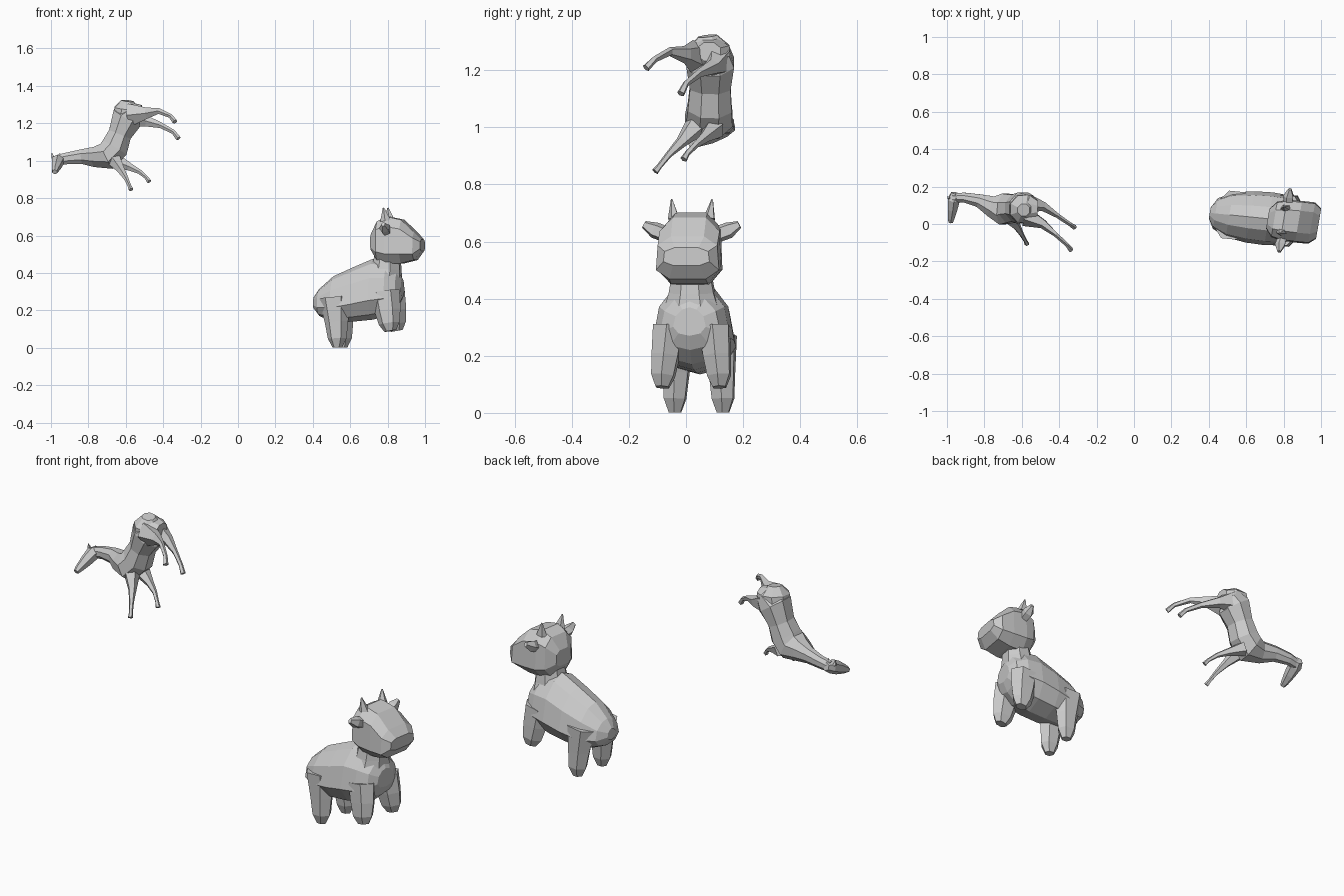
import bpy, bmesh, math
from mathutils import Vector


def loft(name, rings, n=8, box=1.0, taper=0.0, place=None, fixed=None, twist=0.5):
    """Skin rings (x, y, z, half_width, half_height) along their path."""
    bm = bmesh.new()
    pts = [Vector(r[:3]) for r in rings]
    loops = []
    for i, r in enumerate(rings):
        t = fixed or (pts[min(i + 1, len(pts) - 1)] - pts[max(i - 1, 0)]).normalized()
        side = Vector((0, 1, 0))
        if abs(t.y) > 0.85:
            side = Vector((1, 0, 0))
        side = (side - t * side.dot(t)).normalized()
        up = t.cross(side)
        loop = []
        for k in range(n):
            a = 2 * math.pi * (k + twist) / n
            u, v = math.cos(a), math.sin(a)
            u = math.copysign(abs(u) ** box, u)
            v = math.copysign(abs(v) ** box, v)
            u *= 1 - taper * max(v, 0)
            p = pts[i] + side * (u * r[3]) + up * (v * r[4])
            loop.append(bm.verts.new(place(p) if place else p))
        loops.append(loop)
    for a, b in zip(loops, loops[1:]):
        for k in range(n):
            j = (k + 1) % n
            bm.faces.new((a[k], a[j], b[j], b[k]))
    bm.faces.new(loops[0][::-1])
    bm.faces.new(loops[-1])
    bmesh.ops.recalc_face_normals(bm, faces=bm.faces)
    me = bpy.data.meshes.new(name)
    bm.to_mesh(me)
    bm.free()
    ob = bpy.data.objects.new(name, me)
    bpy.context.collection.objects.link(ob)
    return ob


# Cow is slightly turned: local side offset to world
def cow(p):
    return Vector((p.x + 0.17 * p.y, 0.04 - 0.1 * (p.x - 0.6) + p.y, p.z))


def slices(data):
    """(x, bottom, top, half_width) to loft rings."""
    return [(x, 0, (b + t) / 2, w, (t - b) / 2) for x, b, t, w in data]


X = Vector((1, 0, 0))

# Cow body
loft("cow_body", slices([
    (0.405, 0.21, 0.27, 0.03), (0.435, 0.17, 0.315, 0.085), (0.51, 0.135, 0.382, 0.125),
    (0.62, 0.14, 0.432, 0.143), (0.72, 0.15, 0.475, 0.147), (0.80, 0.17, 0.465, 0.14),
    (0.855, 0.22, 0.42, 0.11), (0.88, 0.27, 0.37, 0.06)]),
    n=10, box=0.85, taper=0.4, place=cow, fixed=X)

# Cow neck
loft("cow_neck", [(0.79, 0, 0.33, 0.115, 0.09), (0.795, 0, 0.42, 0.085, 0.08),
                  (0.80, 0, 0.50, 0.07, 0.07)], place=cow)

# Cow head with blunt muzzle
loft("cow_head", slices([
    (0.715, 0.52, 0.61, 0.055), (0.75, 0.465, 0.68, 0.10), (0.80, 0.442, 0.708, 0.113),
    (0.88, 0.445, 0.69, 0.117), (0.95, 0.465, 0.622, 0.116), (0.987, 0.515, 0.58, 0.085)]),
    n=8, box=0.62, taper=0.1, place=cow, fixed=X)

# Cow legs, ears and horns, mirrored
for s, tag in ((-1, "left"), (1, "right")):
    loft("cow_front_leg_" + tag, [
        (0.80, s * 0.08, 0.30, 0.06, 0.078), (0.815, s * 0.09, 0.20, 0.053, 0.07),
        (0.825, s * 0.098, 0.13, 0.045, 0.056), (0.832, s * 0.1, 0.09, 0.026, 0.032)],
        n=6, place=cow)
    loft("cow_rear_leg_" + tag, [
        (0.53, s * 0.075, 0.27, 0.06, 0.085), (0.54, s * 0.08, 0.14, 0.05, 0.063),
        (0.545, s * 0.084, 0.05, 0.043, 0.05), (0.545, s * 0.084, 0.002, 0.024, 0.026)],
        n=6, place=cow)
    loft("cow_ear_" + tag, [
        (0.81, s * 0.09, 0.625, 0.025, 0.03), (0.805, s * 0.13, 0.64, 0.03, 0.03),
        (0.805, s * 0.167, 0.66, 0.01, 0.014)], n=5, place=cow)
    loft("cow_horn_" + tag, [
        (0.80, s * 0.062, 0.68, 0.022, 0.03), (0.79, s * 0.071, 0.748, 0.003, 0.004)],
        n=5, place=cow)

# Horse torso and neck, from rump to poll
loft("horse_torso", [
    (-0.515, 0.08, 1.265, 0.045, 0.035), (-0.55, 0.082, 1.265, 0.075, 0.055),
    (-0.595, 0.085, 1.225, 0.09, 0.09), (-0.632, 0.085, 1.14, 0.077, 0.067),
    (-0.66, 0.083, 1.07, 0.083, 0.08), (-0.70, 0.08, 1.025, 0.09, 0.08),
    (-0.765, 0.095, 1.02, 0.06, 0.058), (-0.83, 0.125, 1.022, 0.038, 0.043),
    (-0.91, 0.142, 1.013, 0.028, 0.034), (-0.965, 0.14, 1.003, 0.026, 0.03)])

# Horse rump crown
loft("horse_rump", [
    (-0.60, 0.085, 1.21, 0.08, 0.08), (-0.595, 0.08, 1.28, 0.078, 0.07),
    (-0.59, 0.075, 1.32, 0.035, 0.035)])

# Horse head
loft("horse_head", [
    (-0.955, 0.165, 1.01, 0.025, 0.022), (-0.963, 0.13, 1.0, 0.036, 0.036),
    (-0.97, 0.08, 0.975, 0.028, 0.034), (-0.978, 0.03, 0.95, 0.019, 0.022),
    (-0.98, 0.01, 0.94, 0.014, 0.014)], n=6)

# Horse ears
for x in (-0.99, -0.948):
    loft("horse_ear", [(x, 0.14, 1.015, 0.009, 0.012),
                       (x - 0.005, 0.135, 1.042, 0.002, 0.002)], n=4)

# Horse legs: hip or shoulder, joints, hoof
legs = {
    "horse_hind_leg_near": [
        (-0.575, 0.04, 1.245, 0.055, 0.065), (-0.485, 0.0, 1.255, 0.026, 0.032),
        (-0.42, -0.055, 1.265, 0.013, 0.016), (-0.36, -0.11, 1.238, 0.011, 0.012),
        (-0.337, -0.14, 1.208, 0.014, 0.014)],
    "horse_hind_leg_far": [
        (-0.565, 0.11, 1.235, 0.055, 0.065), (-0.485, 0.095, 1.21, 0.026, 0.03),
        (-0.41, 0.045, 1.188, 0.013, 0.016), (-0.345, 0.0, 1.153, 0.011, 0.012),
        (-0.318, -0.018, 1.118, 0.014, 0.014)],
    "horse_front_leg_near": [
        (-0.66, 0.03, 1.0, 0.04, 0.04), (-0.625, -0.015, 0.95, 0.021, 0.022),
        (-0.598, -0.06, 0.905, 0.012, 0.013), (-0.58, -0.092, 0.865, 0.01, 0.01),
        (-0.572, -0.108, 0.845, 0.013, 0.013)],
    "horse_front_leg_far": [
        (-0.645, 0.10, 0.995, 0.04, 0.04), (-0.575, 0.065, 0.965, 0.02, 0.021),
        (-0.525, 0.035, 0.94, 0.012, 0.013), (-0.49, 0.005, 0.91, 0.01, 0.01),
        (-0.475, -0.008, 0.888, 0.013, 0.013)],
}
for name, path in legs.items():
    loft(name, path, n=5)
